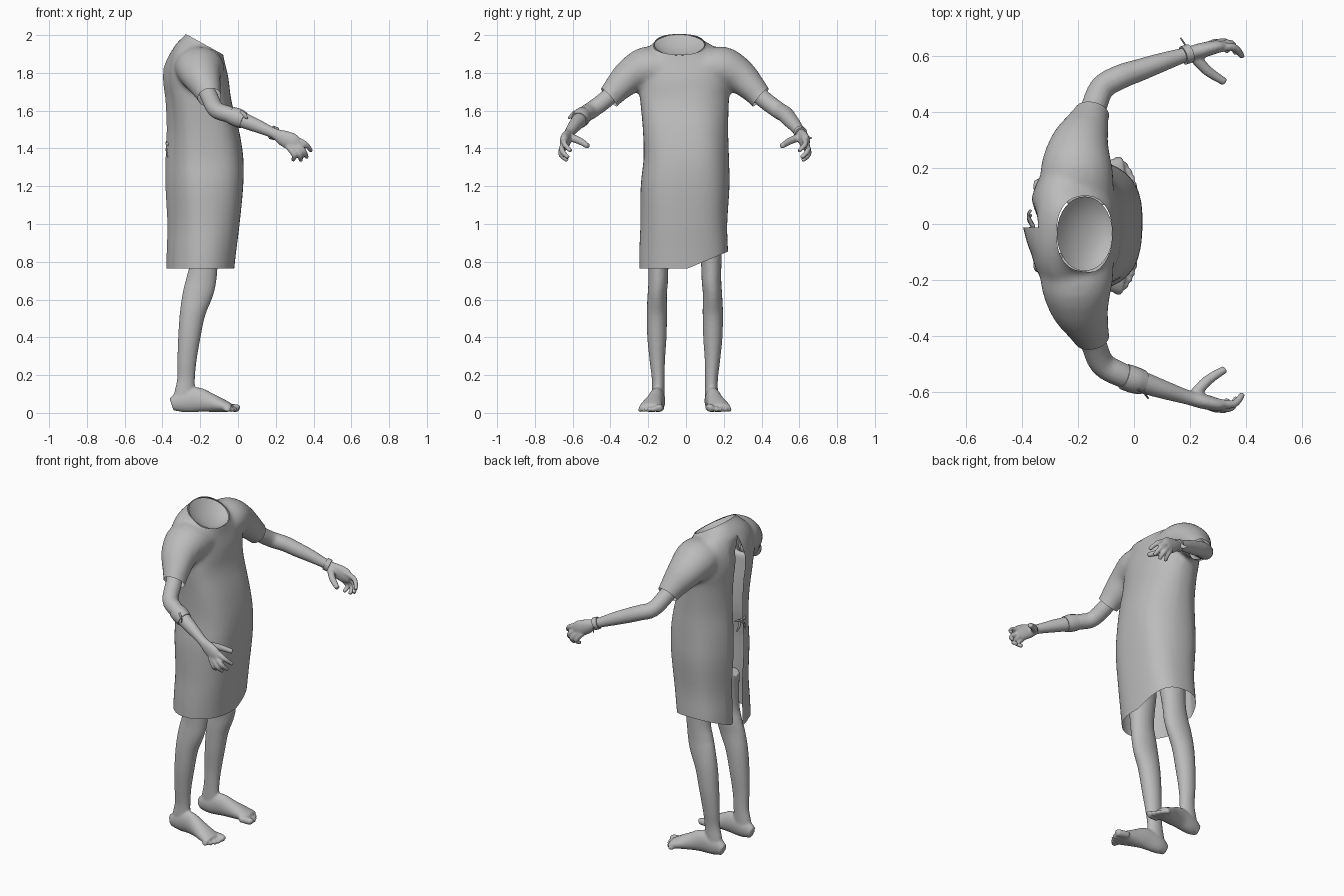
import bpy, bmesh, math
from mathutils import Vector

if "Cube" in bpy.data.objects:
    bpy.data.objects.remove(bpy.data.objects["Cube"])

grey = bpy.data.materials.new("plain_grey")
grey.diffuse_color = (0.5, 0.5, 0.5, 1)
grey.use_nodes = True
grey.node_tree.nodes["Principled BSDF"].inputs["Base Color"].default_value = grey.diffuse_color


def mirror(p):
    """Other side of the body, whose middle plane is at y = -0.006."""
    return (p[0], -0.012 - p[1]) + tuple(p[2:])


def smooth_path(pts, steps=4):
    """Catmull-Rom resampling of (x, y, z, ru, rv) points."""
    P = [Vector(p) for p in pts]
    out = []
    for i in range(len(P) - 1):
        a, b, c, d = P[max(i - 1, 0)], P[i], P[i + 1], P[min(i + 2, len(P) - 1)]
        for k in range(steps):
            t = k / steps
            out.append(0.5 * (2 * b + (c - a) * t + (2 * a - 5 * b + 4 * c - d) * t * t
                              + (3 * b - a - 3 * c + d) * t ** 3))
    return out + [P[-1]]


def skin(bm, rings):
    """Closed loft through rings of points."""
    vs = [[bm.verts.new(p) for p in r] for r in rings]
    n = len(vs[0])
    faces = [bm.faces.new((a[i], a[(i + 1) % n], b[(i + 1) % n], b[i]))
             for a, b in zip(vs, vs[1:]) for i in range(n)]
    faces += [bm.faces.new(vs[0][::-1]), bm.faces.new(vs[-1])]
    bmesh.ops.recalc_face_normals(bm, faces=faces)


def tube(bm, pts, ref=(0, 0, 1), n=16, flip=False):
    """Elliptical tube; ru is measured along ref, rv across it."""
    pts = smooth_path([mirror(p) if flip else p for p in pts])
    C = [Vector(p[:3]) for p in pts]
    rings = []
    for i, p in enumerate(pts):
        t = (C[min(i + 1, len(C) - 1)] - C[max(i - 1, 0)]).normalized()
        u = Vector(ref)
        u = (u - t * u.dot(t)).normalized()
        v = t.cross(u)
        rings.append([C[i] + u * p[3] * math.cos(2 * math.pi * k / n)
                      + v * p[4] * math.sin(2 * math.pi * k / n) for k in range(n)])
    skin(bm, rings)


def finish(bm, name, voxel=0, iterations=3):
    """Make the object; optionally fuse its pieces into one smooth skin."""
    me = bpy.data.meshes.new(name)
    bm.to_mesh(me)
    bm.free()
    ob = bpy.data.objects.new(name, me)
    bpy.context.collection.objects.link(ob)
    if voxel:
        r = ob.modifiers.new("fuse", 'REMESH')
        r.mode, r.voxel_size = 'VOXEL', voxel
        s = ob.modifiers.new("soften", 'SMOOTH')
        s.factor, s.iterations = 0.5, iterations
        bpy.context.view_layer.update()
        ev = ob.evaluated_get(bpy.context.evaluated_depsgraph_get())
        new = bpy.data.meshes.new_from_object(ev)
        ob.modifiers.clear()
        ob.data = new
    ob.data.materials.clear()
    ob.data.materials.append(grey)
    shade(ob)
    return ob


def shade(ob):
    bpy.ops.object.select_all(action='DESELECT')
    ob.select_set(True)
    bpy.context.view_layer.objects.active = ob
    bpy.ops.object.shade_smooth_by_angle(angle=math.radians(50))


# Gown body: z, back x, front x, half width, middle y, forward tilt
levels = [(0.68, -.36, -.03, .235, -.01, 0), (0.85, -.355, -.01, .235, -.01, 0),
          (1.0, -.35, .01, .23, -.01, 0), (1.2, -.36, .03, .235, -.005, 0),
          (1.35, -.36, .03, .226, 0, 0), (1.5, -.355, .005, .226, -.005, 0),
          (1.65, -.362, -.035, .235, -.01, 0), (1.77, -.375, -.05, .245, -.01, 0),
          (1.85, -.365, -.065, .245, -.01, .1), (1.895, -.34, -.07, .215, -.015, .3),
          (1.925, -.305, -.073, .17, -.025, .45), (1.95, -.275, -.078, .132, -.035, .55),
          (1.99, -.265, -.085, .125, -.035, .55)]
bm = bmesh.new()
rings = []
for z, xb, xf, hw, yc, tilt in smooth_path(levels):
    xc, hx, ring = (xb + xf) / 2, (xf - xb) / 2, []
    for k in range(48):
        a = 2 * math.pi * k / 48
        c, s = math.cos(a), math.sin(a)
        fold = 1 + (.012 * math.sin(5 * a + 4 * z) if z < 1.7 else 0)
        x = hx * math.copysign(abs(c) ** .85, c) * fold
        y = hw * math.copysign(abs(s) ** .85, s) * fold
        ring.append((xc + x, yc + y, z - tilt * x))
    rings.append(ring)
skin(bm, rings)

# Sleeves
sleeve = [(-.20, .08, 1.82, .13, .10), (-.205, .19, 1.825, .13, .115), (-.195, .28, 1.785, .108, .095),
          (-.168, .35, 1.72, .08, .075), (-.15, .395, 1.67, .063, .064), (-.13, .44, 1.62, .06, .062)]
for flip in (False, True):
    tube(bm, sleeve, (1, 0, 0), 24, flip)
gown = finish(bm, "gown", .013, 8)

# Trim hem, cuffs and neck opening
bm = bmesh.new()
bm.from_mesh(gown.data)


def cut(co, no, keep, clear=True):
    faces = [f for f in bm.faces if keep(f.calc_center_median())]
    geom = faces + list({e for f in faces for e in f.edges}) + list({v for f in faces for v in f.verts})
    res = bmesh.ops.bisect_plane(bm, geom=geom, plane_co=co, plane_no=no, clear_outer=clear)
    return [e for e in res["geom_cut"] if isinstance(e, bmesh.types.BMEdge)]


cut((0, 0, .765), (0, 0, -1), lambda c: c.z < 1.2)
cut((0, .01, .765), (0, .42, -1), lambda c: c.z < 1.2)
cut((-.15, .395, 1.67), (.15, .75, -.65), lambda c: c.y > .27 and c.z > 1.5)
cut((-.15, -.407, 1.67), (.15, -.75, -.65), lambda c: c.y < -.28 and c.z > 1.5)
rim = cut((-.175, 0, 1.95), (.55, 0, 1), lambda c: c.z > 1.8 and abs(c.y) < .25)

# Back opening with one flap lapping over the other
slit = cut((0, -.012, 0), (0, 1, 0), lambda c: c.x < -.22 and c.z < 1.99, False)
bmesh.ops.split_edges(bm, edges=[e for e in slit if e.is_valid and len(e.link_faces) == 2])
for v in bm.verts:
    d = 1 - abs(v.co.y + .012) / .1
    if v.co.x < -.24 and d > 0 and v.link_faces and v.co.z < 1.93:
        side = sum(f.calc_center_median().y + .012 for f in v.link_faces)
        fade = min(1, (1.93 - v.co.z) / .1)
        v.co.x += (-.022 if side < 0 else .045) * d * fade
bm.to_mesh(gown.data)
bm.free()
shade(gown)

# Shallow hollow closing the neck
bm = bmesh.new()
loops = []
for f, dip in ((1, 0), (.8, .02), (.5, .035), (.2, .042)):
    ring = []
    for k in range(40):
        a = 2 * math.pi * k / 40
        x, y = .1 * f * math.cos(a), .133 * f * math.sin(a)
        ring.append(bm.verts.new((-.176 + x, -.035 + y, 1.948 - .55 * x - dip)))
    loops.append(ring)
for a, b in zip(loops, loops[1:]):
    for k in range(40):
        bm.faces.new((a[k], a[(k + 1) % 40], b[(k + 1) % 40], b[k]))
bm.faces.new(loops[-1])
finish(bm, "neck_hollow")

# Limb paths for one side
arm = [(-.19, .31, 1.76, .045, .045), (-.15, .40, 1.67, .046, .046), (-.115, .485, 1.605, .045, .045),
       (-.05, .525, 1.58, .044, .044), (.02, .55, 1.552, .042, .04), (.1, .578, 1.52, .036, .034),
       (.19, .607, 1.48, .028, .026), (.24, .62, 1.455, .042, .027), (.29, .632, 1.432, .046, .024),
       (.32, .636, 1.415, .03, .016)]
fingers = [[(.29, .625, 1.455), (.355, .632, 1.425), (.388, .597, 1.385)],
           [(.29, .633, 1.435), (.345, .645, 1.39), (.365, .61, 1.35)],
           [(.28, .638, 1.42), (.325, .65, 1.37), (.332, .615, 1.335)],
           [(.265, .636, 1.41), (.298, .648, 1.365), (.29, .617, 1.338)],
           [(.215, .60, 1.46), (.262, .548, 1.438), (.325, .507, 1.412)]]
leg = [(-.17, .12, 1.0, .09, .075), (-.18, .133, .8, .075, .055), (-.195, .135, .7, .08, .052),
       (-.213, .14, .63, .08, .051), (-.24, .142, .53, .068, .054), (-.258, .142, .4, .059, .051),
       (-.27, .14, .28, .051, .041), (-.275, .135, .18, .047, .034), (-.282, .135, .1, .056, .034),
       (-.285, .135, .04, .058, .034)]
foot = [(-.352, .135, .045, .034, .024), (-.30, .135, .06, .058, .037), (-.22, .142, .07, .066, .04),
        (-.15, .155, .055, .051, .047), (-.08, .172, .038, .034, .058), (-.035, .178, .027, .021, .06)]
toes = [(.13, .008, .021), (.161, .002, .015), (.185, -.008, .014), (.208, -.022, .014), (.229, -.042, .013)]

for side, flip in (("left", False), ("right", True)):
    # Arm and hand
    bm = bmesh.new()
    tube(bm, arm, (0, 0, 1), 16, flip)
    for i, f in enumerate(fingers):
        r = .019 if i == 4 else .0145
        tube(bm, [p + (r * s, r * s) for p, s in zip(f, (1.15, 1, .75))], (.3, .5, .8), 10, flip)
    finish(bm, side + "_arm", .0055)
    # Leg, foot and toes
    bm = bmesh.new()
    tube(bm, leg, (1, 0, 0), 20, flip)
    tube(bm, foot, (0, 0, 1), 20, flip)
    for y, tip, r in toes:
        tube(bm, [(-.07, y - .008, r + .008, r, r), (tip - .015, y, r + .004, r, r),
                  (tip, y, r, r * .7, r * .7)], (0, 0, 1), 10, flip)
    finish(bm, side + "_leg", .007)

# Wristband with loose end
bm = bmesh.new()
tube(bm, [(.176, .602, 1.487, .036, .034), (.2, .61, 1.477, .036, .034)])
tube(bm, [(.186, .63, 1.475, .01, .003), (.18, .645, 1.458, .01, .003), (.166, .665, 1.455, .004, .003)])
finish(bm, "wristband")

# Elbow dressing with loose end
bm = bmesh.new()
tube(bm, [(-.035, -.545, 1.575, .047, .047), (.0, -.557, 1.562, .05, .048), (.03, -.566, 1.548, .045, .044)])
tube(bm, [(.01, -.59, 1.585, .018, .004), (.035, -.603, 1.575, .014, .004), (.05, -.622, 1.56, .006, .003)])
finish(bm, "elbow_dressing")

# Back ties: a bow knot with hanging ends
bm = bmesh.new()
for y, z in ((-.045, 1.35), (.03, 1.36), (.05, 1.43), (-.05, 1.42)):
    tube(bm, [(-.36, -.01, 1.41, .008, .008), (-.378, y * .6, (z + 1.43) / 2, .009, .005),
              (-.368, y, z, .006, .004)], (0, .6, .6), 8)
finish(bm, "back_ties")
